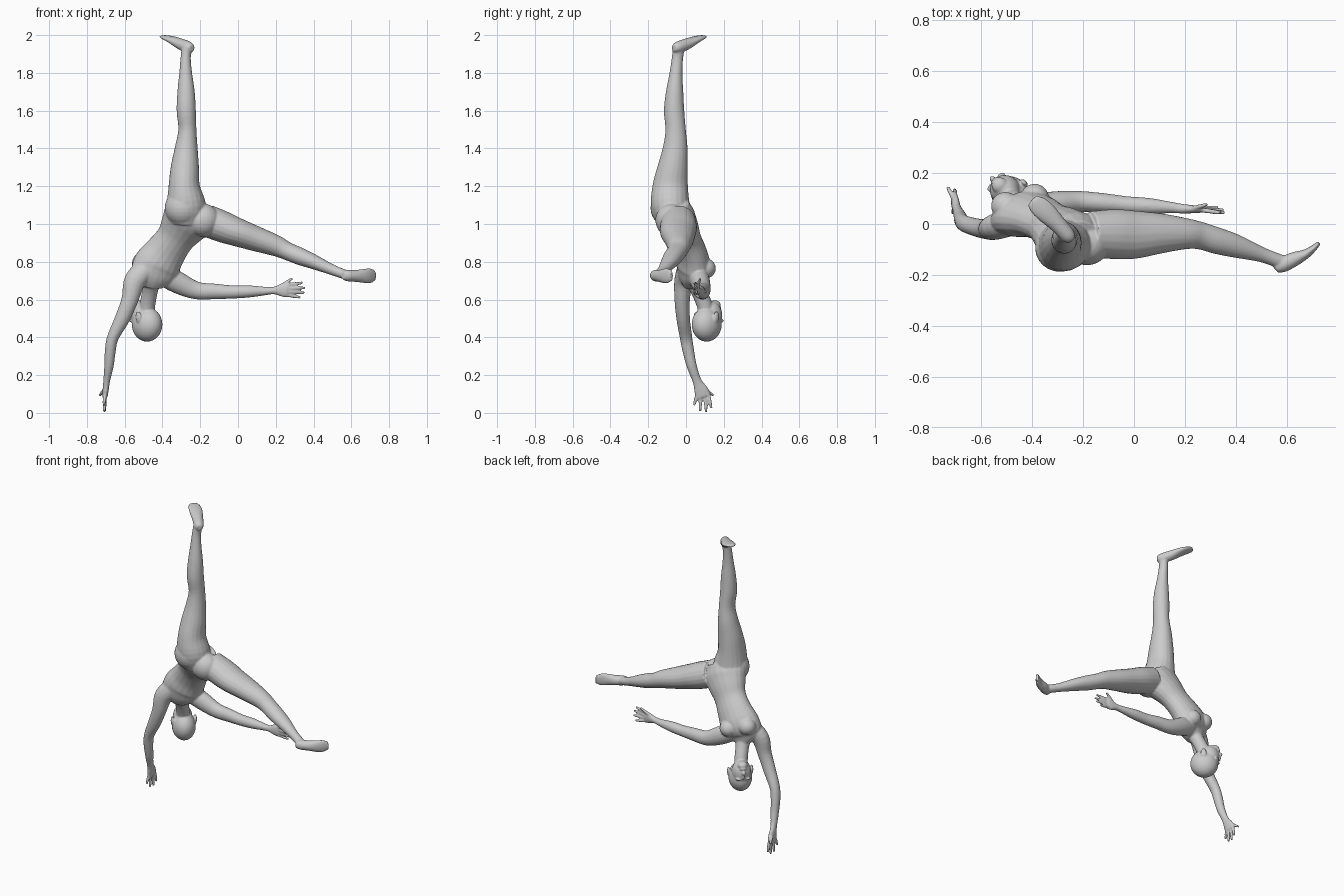
import bpy, bmesh, math
from mathutils import Vector, Matrix

bm = bmesh.new()
SIDES = 20


def catmull(p0, p1, p2, p3, t):
    return [0.5 * (2*b + (c-a)*t + (2*a-5*b+4*c-d)*t*t + (3*b-a-3*c+d)*t**3)
            for a, b, c, d in zip(p0, p1, p2, p3)]


def tube(st, u0, u1=None, steps=4):
    """Smooth limb through stations (x, y, z, half width along u, half depth)."""
    u0 = Vector(u0)
    u1 = Vector(u1) if u1 else u0
    pts = []
    n = len(st)
    for i in range(n - 1):
        for k in range(steps):
            pts.append(catmull(st[max(i-1, 0)], st[i], st[i+1], st[min(i+2, n-1)], k/steps))
    pts.append(list(st[-1]))
    rings = []
    m = len(pts)
    for i, p in enumerate(pts):
        t = (Vector(pts[min(i+1, m-1)][:3]) - Vector(pts[max(i-1, 0)][:3])).normalized()
        u = u0.lerp(u1, i/(m-1))
        u = (u - t*u.dot(t)).normalized()
        v = t.cross(u)
        c = Vector(p[:3])
        rings.append([bm.verts.new(c + u*p[3]*math.cos(a) + v*p[4]*math.sin(a))
                      for a in (2*math.pi*j/SIDES for j in range(SIDES))])
    for r, s in zip(rings, rings[1:]):
        for j in range(SIDES):
            k = (j+1) % SIDES
            bm.faces.new((r[j], r[k], s[k], s[j]))
    bm.faces.new(rings[0][::-1])
    bm.faces.new(rings[-1])


def ball(c, r, frame=Matrix.Identity(4)):
    bmesh.ops.create_uvsphere(bm, u_segments=24, v_segments=14, radius=1,
                              matrix=Matrix.Translation(c) @ frame @ Matrix.Diagonal((*r, 1)))


def finger(a, b, u, r=0.0095):
    a, b = Vector(a), Vector(b)
    mid = (a + b) / 2
    tube([(*a, r, r), (*mid, r, r), (*b, r*.8, r*.8)], u)
    ball(b, (r*.8,)*3)


# torso, from crotch down to neck base
tube([(-.225, -.07, 1.10, .10, .085), (-.255, -.052, 1.04, .14, .10), (-.295, -.02, .98, .122, .088),
      (-.335, .005, .92, .103, .076), (-.385, .03, .85, .112, .08), (-.43, .04, .78, .128, .088),
      (-.45, .035, .72, .12, .07), (-.46, .045, .67, .06, .05)],
     (.88, .12, -.45), (.9, .33, -.3))
# chest and buttocks
ball((-.39, .102, .765), (.056, .056, .054))
ball((-.505, .07, .795), (.056, .056, .054))
ball((-.29, -.095, 1.085), (.098, .093, .10))
ball((-.185, -.08, 1.02), (.088, .082, .088))

# raised leg and its foot
tube([(-.275, -.06, 1.02, .10, .09), (-.275, -.083, 1.10, .105, .102), (-.285, -.083, 1.2, .083, .094),
      (-.281, -.07, 1.3, .075, .08), (-.274, -.057, 1.4, .061, .066), (-.268, -.055, 1.5, .048, .054),
      (-.274, -.063, 1.6, .051, .054), (-.275, -.06, 1.7, .046, .046), (-.277, -.053, 1.8, .034, .034),
      (-.277, -.045, 1.88, .027, .03), (-.27, -.038, 1.935, .028, .032)], (1, 0, 0))
tube([(-.243, -.065, 1.932, .018, .018), (-.26, -.045, 1.935, .03, .03), (-.30, .0, 1.951, .034, .03),
      (-.345, .045, 1.974, .041, .02), (-.377, .073, 1.986, .039, .013), (-.4, .094, 1.992, .026, .008)],
     (.7, .7, 0))

# sideways leg and its foot
tube([(-.17, -.04, 1.02, .085, .09), (-.08, -.04, .985, .083, .098), (0, -.042, .955, .075, .095),
      (.1, -.037, .92, .066, .08), (.2, -.038, .885, .056, .062), (.26, -.046, .857, .048, .054),
      (.33, -.067, .828, .046, .052), (.4, -.087, .80, .039, .046), (.5, -.12, .757, .028, .03),
      (.56, -.142, .735, .026, .028), (.59, -.152, .727, .026, .026)], (0, 0, 1))
tube([(.556, -.18, .728, .02, .016), (.577, -.163, .727, .03, .03), (.625, -.14, .725, .032, .029),
      (.67, -.12, .725, .038, .02), (.70, -.099, .726, .04, .014), (.726, -.074, .728, .028, .008)],
     (0, 0, 1))

# supporting arm with palm
tube([(-.48, .01, .77, .06, .055), (-.545, -.012, .70, .058, .05), (-.572, -.02, .6, .045, .041),
      (-.612, -.015, .5, .04, .036), (-.662, 0, .4, .031, .033), (-.676, .012, .33, .029, .031),
      (-.683, .03, .25, .025, .027), (-.695, .058, .17, .018, .024), (-.701, .08, .12, .016, .038),
      (-.705, .092, .085, .014, .041)], (1, 0, 0))
for a, b in (((-.705, .058, .095), (-.71, .044, .045)), ((-.705, .078, .09), (-.708, .075, .013)),
             ((-.705, .1, .09), (-.706, .107, .01)), ((-.705, .121, .09), (-.703, .133, .03)),
             ((-.703, .09, .13), (-.73, .142, .095))):
    finger(a, b, (1, 0, 0))

# outstretched arm with palm
tube([(-.40, .06, .735, .06, .055), (-.315, .078, .688, .058, .05), (-.22, .088, .648, .047, .042),
      (-.12, .083, .643, .041, .038), (-.03, .075, .64, .035, .034), (.06, .07, .643, .032, .032),
      (.14, .065, .645, .023, .023), (.19, .06, .648, .02, .019), (.23, .058, .65, .035, .016),
      (.262, .056, .65, .038, .013)], (0, 0, 1))
for a, b in (((.255, .056, .678), (.337, .045, .688)), ((.26, .056, .66), (.35, .045, .662)),
             ((.26, .056, .642), (.347, .055, .637)), ((.255, .058, .625), (.325, .065, .612)),
             ((.215, .058, .665), (.283, .075, .708))):
    finger(a, b, (0, 0, 1))

# neck
tube([(-.455, .035, .71, .055, .05), (-.465, .065, .65, .042, .042), (-.478, .095, .58, .041, .042),
      (-.485, .11, .52, .04, .04)], (.67, .74, 0))

# head: skull, face, jaw, nose, lips, brows, ears (upside down, turned)
f, s = Vector((-.74, .67, 0)), Vector((.67, .74, 0))
frame = Matrix((s, f, (0, 0, -1))).transposed().to_4x4()
for side, fwd, z, r in ((0, -.008, .468, (.073, .088, .091)), (0, .025, .515, (.06, .062, .078)),
                        (0, .055, .572, (.032, .032, .024)), (0, .09, .532, (.012, .016, .013)),
                        (0, .088, .51, (.008, .009, .026)), (0, .08, .557, (.022, .012, .009)),
                        (.027, .073, .487, (.022, .014, .008)), (-.027, .073, .487, (.022, .014, .008)),
                        (.072, -.01, .508, (.010, .019, .031)), (-.072, -.01, .508, (.010, .019, .031))):
    c = Vector((-.487, .115, 0)) + s*side + f*fwd
    c.z = z
    ball(c, r, frame)

# fuse all parts into one continuous skin
bmesh.ops.recalc_face_normals(bm, faces=bm.faces)
mesh = bpy.data.meshes.new("body")
bm.to_mesh(mesh)
bm.free()
body = bpy.data.objects.new("body", mesh)
bpy.context.collection.objects.link(body)
rm = body.modifiers.new("fuse", 'REMESH')
rm.mode = 'VOXEL'
rm.voxel_size = 0.005
rm.use_smooth_shade = True
sm = body.modifiers.new("soften", 'SMOOTH')
sm.factor = 0.5
sm.iterations = 6
